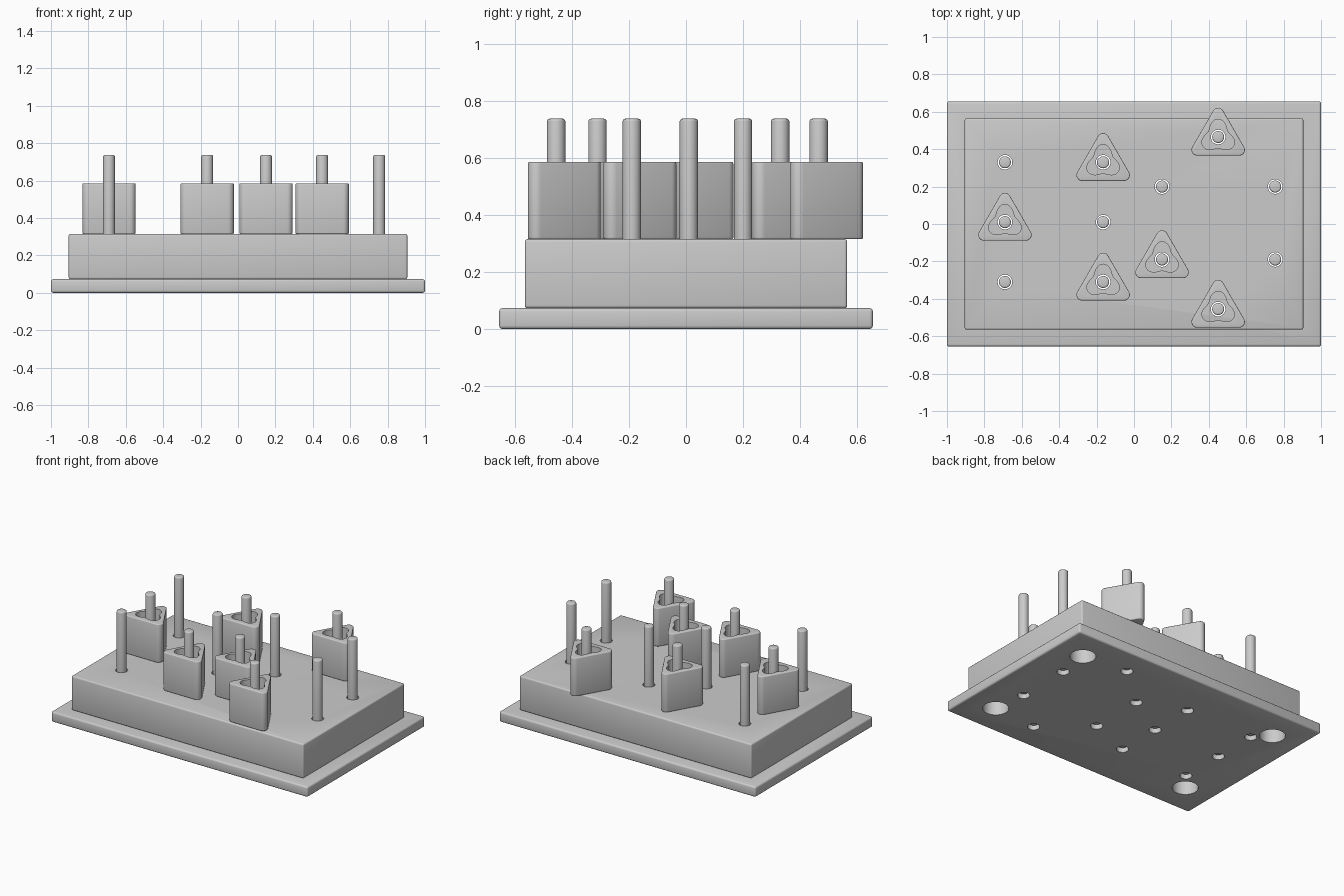
import bpy, bmesh
from math import sin, cos, pi, radians

if "Cube" in bpy.data.objects:
    bpy.data.objects.remove(bpy.data.objects["Cube"], do_unlink=True)

grey = bpy.data.materials.new("plain_grey")
grey.use_nodes = True
COLOUR = (0.6, 0.6, 0.6, 1)
grey.diffuse_color = COLOUR
grey.node_tree.nodes["Principled BSDF"].inputs["Base Color"].default_value = COLOUR


def activate(ob):
    bpy.ops.object.select_all(action="DESELECT")
    ob.select_set(True)
    bpy.context.view_layer.objects.active = ob


def prisms(name, outline, z0, z1, spots=((0, 0),), bevel=0):
    """Upright prisms of one outline at each spot, with rounded edges."""
    bm = bmesh.new()
    for sx, sy in spots:
        face = bm.faces.new([bm.verts.new((x + sx, y + sy, z0)) for x, y in outline])
        top = bmesh.ops.extrude_face_region(bm, geom=[face])["geom"]
        bmesh.ops.translate(bm, vec=(0, 0, z1 - z0),
                            verts=[v for v in top if isinstance(v, bmesh.types.BMVert)])
    bmesh.ops.recalc_face_normals(bm, faces=bm.faces)
    mesh = bpy.data.meshes.new(name)
    bm.to_mesh(mesh)
    bm.free()
    mesh.materials.append(grey)
    ob = bpy.data.objects.new(name, mesh)
    bpy.context.collection.objects.link(ob)
    if bevel:
        activate(ob)
        mod = ob.modifiers.new("rounding", "BEVEL")
        mod.width, mod.segments = bevel, 3
        mod.limit_method, mod.angle_limit = "ANGLE", radians(40)
        bpy.ops.object.modifier_apply(modifier=mod.name)
    return ob


def cut(ob, *cutters):
    activate(ob)
    for cutter in cutters:
        mod = ob.modifiers.new("holes", "BOOLEAN")
        mod.operation, mod.object, mod.solver = "DIFFERENCE", cutter, "EXACT"
        bpy.ops.object.modifier_apply(modifier=mod.name)


def smooth(ob):
    activate(ob)
    bpy.ops.object.shade_smooth_by_angle(angle=radians(35))


def box(w, d):
    return [(-w, -d), (w, -d), (w, d), (-w, d)]


def circle(r, n=32):
    return [(r * cos(2 * pi * i / n), r * sin(2 * pi * i / n)) for i in range(n)]


def rounded_triangle(reach, r, steps=8):
    pts = []
    for corner in (90, 210, 330):
        a = radians(corner)
        for i in range(steps + 1):
            t = a + radians(-60 + 120 * i / steps)
            pts.append((reach * cos(a) + r * cos(t), reach * sin(a) + r * sin(t) - 0.004))
    return pts


def trefoil(n=60):
    pts = []
    for i in range(n):
        t = 2 * pi * i / n
        r = 0.077 + 0.018 * cos(3 * (t - pi / 2))
        pts.append((r * cos(t), r * sin(t)))
    return pts


# Layout: pegs that carry a knob, and bare pegs
knob_spots = [(-0.69, 0.01), (-0.165, 0.33), (-0.165, -0.31),
              (0.15, -0.19), (0.45, 0.465), (0.45, -0.455)]
bare_spots = [(-0.69, 0.33), (-0.69, -0.31), (-0.165, 0.01),
              (0.15, 0.2), (0.755, 0.2), (0.755, -0.19)]

# Hole cutters
peg_holes = prisms("peg_hole_cutter", circle(0.039), -0.1, 0.5, knob_spots + bare_spots)
foot_holes = prisms("foot_hole_cutter", circle(0.083), -0.1, 0.22,
                    [(x, y) for x in (-0.785, 0.785) for y in (-0.43, 0.43)])

# Base plate and raised block
plate = prisms("base_plate", box(1, 0.655), 0, 0.073, bevel=0.012)
block = prisms("raised_block", box(0.905, 0.565), 0.073, 0.315, bevel=0.01)
for ob in (plate, block):
    cut(ob, peg_holes, foot_holes)
    smooth(ob)

# Triangular knobs with three-lobed bores, and pegs
for i, spot in enumerate(knob_spots):
    knob = prisms(f"knob_{i + 1}", rounded_triangle(0.129, 0.031), 0.315, 0.585, [spot], 0.006)
    bore = prisms("bore_cutter", trefoil(), 0.2, 0.7, [spot])
    cut(knob, bore)
    bpy.data.objects.remove(bore, do_unlink=True)
    smooth(knob)
for i, spot in enumerate(knob_spots + bare_spots):
    smooth(prisms(f"peg_{i + 1}", circle(0.032), 0.025, 0.737, [spot], 0.009))

for cutter in (peg_holes, foot_holes):
    bpy.data.objects.remove(cutter, do_unlink=True)
